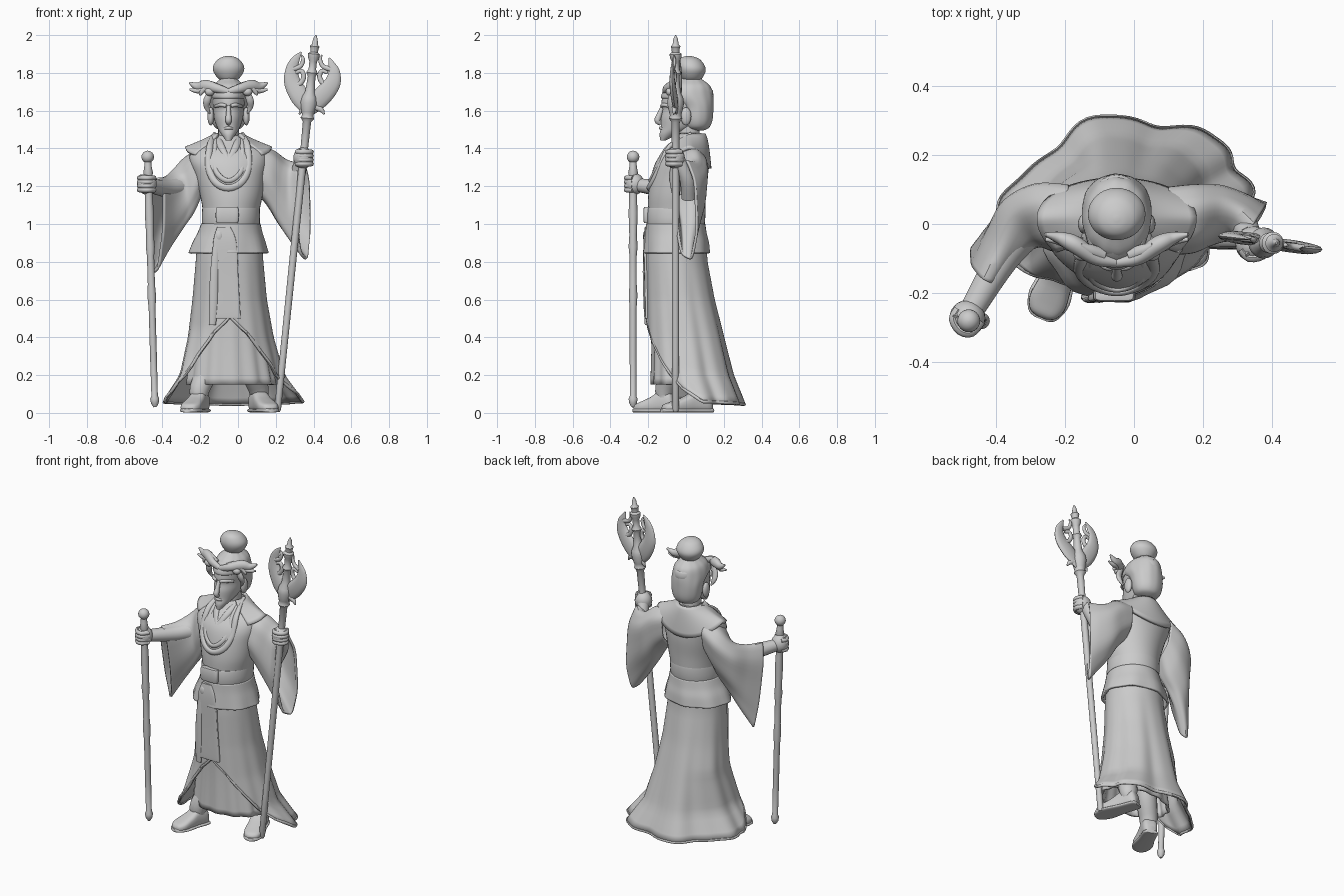
import bpy, bmesh, math
from mathutils import Vector as V

TAU = 2 * math.pi
CX = -0.05  # body axis

def smooth(rows, n):
    """Catmull-Rom resample of number tuples."""
    out = []
    for i in range(len(rows) - 1):
        p = [rows[max(0, min(len(rows) - 1, i + k))] for k in (-1, 0, 1, 2)]
        for s in range(n):
            t = s / n
            out.append([.5 * (2*b + (c-a)*t + (2*a-5*b+4*c-d)*t*t + (3*b-a-3*c+d)*t**3)
                        for a, b, c, d in zip(*p)])
    return out + [list(rows[-1])]

def lerp(tab, x):
    for a, b in zip(tab, tab[1:]):
        if x <= b[0]:
            f = max(0, (x - a[0]) / (b[0] - a[0]))
            return [p + (q - p) * f for p, q in zip(a[1:], b[1:])]
    return tab[-1][1:]

def grid(name, rows, closed=True, cap=True, thick=0):
    bm = bmesh.new()
    vs = [[bm.verts.new(p) for p in r] for r in rows]
    n = len(rows[0])
    for a, b in zip(vs, vs[1:]):
        for j in range(n if closed else n - 1):
            k = (j + 1) % n
            bm.faces.new((a[j], a[k], b[k], b[j]))
    if closed and cap:
        bm.faces.new(vs[0])
        bm.faces.new(vs[-1])
    bmesh.ops.recalc_face_normals(bm, faces=bm.faces)
    me = bpy.data.meshes.new(name)
    bm.to_mesh(me)
    bm.free()
    o = bpy.data.objects.new(name, me)
    bpy.context.collection.objects.link(o)
    if thick:
        m = o.modifiers.new("thickness", 'SOLIDIFY')
        m.thickness, m.offset = thick, 0
    return o

def ring(c, u, v, n=32, p=1.0, amp=0, k=0, egg=0):
    out = []
    for i in range(n):
        t = TAU * i / n
        a, b = math.sin(t), -math.cos(t)
        f = 1 + amp * math.sin(k * t + .6)
        out.append(c + f * (u * math.copysign(abs(a)**p, a) * (1 - egg * b) + v * math.copysign(abs(b)**p, b)))
    return out

def loft(name, secs, n=5, seg=40, p=1.0, amp=0, k=0, **kw):
    """Stacked ovals: (z, centre x, radius x, centre y, radius y)."""
    s = smooth(secs, n)
    return grid(name, [ring(V((x, y, z)), V((rx, 0, 0)), V((0, ry, 0)), seg, p, amp * i / len(s), k)
                       for i, (z, x, rx, y, ry) in enumerate(s)], **kw)

def tube(name, pts, n=5, flat=1.0, ref=(0, 1, 0), seg=14):
    """Swept oval: points are (x, y, z, radius)."""
    s = smooth(pts, n)
    P = [V(q[:3]) for q in s]
    rows = []
    for i, q in enumerate(s):
        t = P[min(i + 1, len(P) - 1)] - P[max(i - 1, 0)]
        r = V(ref)
        v = (r - t * (r.dot(t) / t.length_squared)).normalized()
        rows.append(ring(P[i], v.cross(t).normalized() * q[3], v * q[3] * flat, seg))
    return grid(name, rows)

def blob(name, c, r):
    rows = [ring(V((c[0], c[1], c[2] - r[2] * math.cos(a))), V((r[0] * math.sin(a), 0, 0)),
                 V((0, r[1] * math.sin(a), 0)), 24) for a in [math.pi * (.02 + .96 * i / 12) for i in range(13)]]
    return grid(name, rows)

# --- body: vest, belt, peplum, skirt, open over-robe
loft("vest", [(.95, -.04, .148, -.055, .145), (1.05, -.037, .148, -.05, .15), (1.15, -.035, .165, -.047, .153),
              (1.25, -.042, .185, -.035, .15), (1.33, CX, .205, -.022, .137), (1.39, CX, .195, 0, .115),
              (1.43, CX, .12, .015, .09), (1.47, CX, .06, .02, .06)])
loft("belt", [(.985, -.04, .146, -.055, .148), (.995, -.038, .153, -.055, .154),
              (1.075, -.037, .153, -.052, .156), (1.085, -.037, .15, -.05, .15)], n=2)
loft("peplum", [(1.0, -.038, .15, -.055, .15), (.95, -.042, .165, -.053, .155), (.9, -.047, .185, -.05, .163),
                (.845, CX, .203, -.05, .168)], amp=.03, k=8, cap=False, thick=.014)
loft("under_skirt", [(.9, -.045, .145, -.055, .13), (.65, -.045, .16, -.05, .13), (.4, -.043, .188, -.045, .128),
                     (.15, -.038, .228, -.04, .138)], seg=96, amp=.035, k=13, cap=False, thick=.014)

PROFILE = [(.05, -.03, .375, .07, .232), (.2, -.035, .27, .02, .222), (.4, -.04, .22, -.005, .198),
           (.6, -.045, .19, -.03, .174), (.8, -.045, .172, -.05, .157), (.9, -.045, .165, -.052, .152)]
HEM = [(0, .51), (25, .42), (50, .28), (75, .13), (95, .06), (180, .045)]

def robe(t, s):
    hem = lerp(HEM, abs(math.degrees(t)))[0]
    z = .9 + (hem - .9) * s
    cx, rx, cy, ry = lerp(PROFILE, z)
    back = .5 - .5 * math.cos(t)
    f = 1 + (.08 * back * math.sin(7 * t + 3.37) + .02 * math.sin(15 * t)) * max(0, (.85 - z))
    cy -= .13 * max(0, -math.sin(t))**2 * max(0, (.45 - z) / .4)  # left tail sweeps forward
    return V((cx + rx * f * math.sin(t), cy - ry * f * math.cos(t), z))

angles = [-math.pi + TAU * i / 120 for i in range(120)]
grid("over_robe", [[robe(t, s / 24) for t in angles] for s in range(25)], cap=False, thick=.014)
hem = [robe(t, 1) for t in angles]
tube("robe_hem", [(*p, .009) for p in hem + hem[:1]], n=1, ref=(0, 0, 1), seg=8)

# --- shoulder capelet draped round the back, and neckline bands
def capelet(t, s):
    b, front = max(0, -math.cos(t)), max(0, math.cos(t))
    rx, ry = .07 + .158 * s, .075 + (.037 + .048 * front) * s**.7
    z = 1.475 - .072 * s**.8 - .11 * b**1.5 * s**1.5 - .06 * front * s
    return V((CX + rx * math.sin(t), .02 - .006 * s - ry * math.cos(t), z))
grid("capelet", [[capelet(math.radians(50 + 260 * i / 48), s / 8) for i in range(49)] for s in range(9)],
     closed=False, thick=.018)

def band(name, half, r):
    left = [(CX - x, y, z, r) for x, y, z in half]
    right = [(CX + x, y, z, r) for x, y, z in half[:-1]]
    tube(name, left + right[::-1], ref=(0, 1, .3), flat=.7)
band("collar_band", [(.07, .03, 1.47), (.098, -.085, 1.41), (.104, -.14, 1.3), (.068, -.178, 1.22), (0, -.195, 1.19)], .019)
band("inner_band", [(.06, .0, 1.465), (.072, -.09, 1.4), (.072, -.152, 1.3), (.045, -.178, 1.25), (0, -.188, 1.228)], .014)
for s in (-1, 1):
    tube("neck_lapel", [(CX + s*.058, .0, 1.465, .014), (CX + s*.04, -.09, 1.41, .02), (CX, -.15, 1.33, .012)], flat=.6)

# --- buckle, knot and hanging sash
loft("buckle", [(1.005, -.057, .05, -.205, .014), (1.015, -.057, .06, -.207, .018),
                (1.08, -.057, .06, -.207, .018), (1.09, -.057, .05, -.205, .014)], n=2, p=.45)
blob("sash_knot", (-.1, -.21, .935), (.025, .018, .035))
loft("sash", [(.985, -.075, .035, -.206, .012), (.9, -.07, .062, -.214, .012), (.7, -.065, .068, -.21, .011),
              (.52, -.062, .075, -.206, .012), (.5, -.062, .073, -.206, .009)], p=.4)
tube("sash_tail", [(-.11, -.215, .93, .018), (-.125, -.218, .75, .022), (-.13, -.213, .58, .024), (-.135, -.209, .465, .018)], flat=.5)

# --- sleeves: (top point, bottom point, side vector)
def sleeve(name, egg, secs):
    rows = []
    for q in smooth(secs, 6):
        a, b = V(q[:3]), V(q[3:6])
        rows.append(ring((a + b) / 2, V((q[6], q[7], 0)), (b - a) / 2, 40, .9, .025, 7, egg))
    grid(name, rows, cap=False, thick=.014)
sleeve("left_sleeve", .05, [(.1, .02, 1.4, .1, 0, 1.17, 0, .09), (.18, .03, 1.385, .16, 0, 1.1, 0, .09),
                            (.25, .04, 1.335, .22, .01, 1.0, .01, .078), (.3, .025, 1.32, .3, .01, .89, .03, .06),
                            (.34, -.01, 1.33, .355, .01, .815, .034, .055)])
sleeve("right_sleeve", .25, [(-.19, .02, 1.4, -.19, 0, 1.17, 0, .09), (-.275, .03, 1.345, -.24, 0, 1.06, -.02, .085),
                             (-.335, 0, 1.275, -.31, 0, .97, -.045, .06), (-.38, -.08, 1.24, -.38, -.02, .86, -.042, .035),
                             (-.425, -.165, 1.235, -.44, -.06, .745, -.036, .02)])

# --- forearms and gripping hands
tube("right_forearm", [(-.3, 0, 1.2, .06), (-.38, -.1, 1.188, .048), (-.47, -.25, 1.205, .036)], ref=(0, 0, 1))
tube("left_forearm", [(.26, .015, 1.14, .04), (.31, .005, 1.24, .04), (.335, -.04, 1.34, .036)], ref=(1, 0, 0))
def hand(side, c, r, a):
    blob(side + "_palm", c, (r * .98, r * .98, r * 1.08))
    f = V((math.cos(a), math.sin(a), 0))
    g = V((-f.y, f.x, 0))
    for i in range(4):
        o = V(c) + V((0, 0, (i - 1.5) * r * .4))
        tube(side + "_finger", [(*(o + f * x * r + g * y * r), r * .25) for x, y in
                                ((-.3, .7), (.5, .65), (.78, .1), (.5, -.58), (-.1, -.68))], n=3, ref=(0, 0, 1), seg=8)
    tube(side + "_thumb", [(*(V(c) - g * r * .6 - f * r * .3), r * .28), (*(V(c) - g * r * .5 + f * r * .4 + V((0, 0, r * .8))), r * .22)],
         ref=(1, 0, 0), seg=8)
hand("right", (-.482, -.272, 1.212), .053, -2.2)
hand("left", (.345, -.058, 1.35), .053, -1.0)

# --- legs and outward-turned shoes
def leg(side, heel, toe, top):
    h, t = V((*heel, 0)), V((*toe, 0))
    d = t - h
    n = V((-d.y, d.x, 0)).normalized()
    for part, secs in (("_sole", [(0, .028, .02), (.06, .045, .022), (.4, .05, .022), (.72, .062, .022), (.94, .045, .022), (1, .02, .02)]),
                       ("_shoe", [(.02, .025, .06), (.1, .042, .11), (.35, .045, .115), (.55, .05, .085), (.78, .055, .06), (.93, .04, .045), (.98, .015, .03)])):
        grid(side + part, [ring(h + d * f + V((0, 0, z / 2 + .002)), n * w, V((0, 0, z / 2)), 24, .7)
                           for f, w, z in smooth(secs, 4)])
    a = h + d * .24
    tube(side + "_leg", [(a.x, a.y, .07, .044), (a.x, a.y, .13, .055), (*top, .3, .065), (*top, .6, .07)])
leg("right", (-.18, -.055), (-.27, -.275), (-.14, -.06))
leg("left", (.085, .14), (.18, -.13), (.05, -.02))

# --- head, face, hair
loft("neck", [(1.38, CX, .07, .02, .07), (1.44, CX, .056, .015, .06), (1.53, CX, .055, .01, .06)])
loft("head", [(1.442, CX, .014, -.122, .014), (1.475, CX, .038, -.09, .05), (1.51, CX, .06, -.045, .088),
              (1.56, CX, .076, -.015, .117), (1.605, CX, .08, -.002, .122), (1.64, CX, .084, .002, .132),
              (1.7, CX, .084, .01, .125), (1.75, CX, .055, .02, .08), (1.76, CX, .01, .02, .02)])
tube("nose", [(CX, -.122, 1.625, .01), (CX, -.14, 1.58, .014), (CX, -.15, 1.548, .017), (CX, -.132, 1.53, .01)])
tube("lips", [(CX - .03, -.113, 1.503, .005), (CX, -.134, 1.508, .009), (CX + .03, -.113, 1.503, .005)], ref=(0, 0, 1))
loft("hair", [(1.495, CX, .03, .062, .03), (1.51, CX, .07, .06, .062), (1.55, CX, .09, .06, .08),
              (1.62, CX, .098, .055, .09), (1.68, CX, .1, .02, .123), (1.73, CX, .085, .02, .108), (1.762, CX, .05, .025, .065),
              (1.775, CX, .035, .025, .045)], amp=.012, k=12, seg=72)
loft("hair_bun", [(1.755, CX, .035, .03, .04), (1.775, CX, .06, .03, .058), (1.81, CX, .081, .03, .074), (1.84, CX, .08, .026, .072),
                  (1.87, CX, .058, .02, .055), (1.885, CX, .03, .015, .03), (1.89, CX, .006, .015, .006)])
loft("headband", [(1.665, CX, .088, .005, .134), (1.675, CX, .094, .006, .139), (1.705, CX, .092, .01, .132), (1.715, CX, .084, .01, .125)], n=2)
for s in (-1, 1):
    X = lambda q: [(CX + s * a, b, c, r) for a, b, c, r in q]
    tube("brow", X([(.012, -.128, 1.625, .009), (.04, -.117, 1.63, .011), (.072, -.075, 1.622, .007)]), ref=(0, 0, 1))
    blob("ear", (CX + s * .094, .0, 1.57), (.018, .028, .048))
    tube("side_lock", X([(.085, -.07, 1.72, .012), (.112, -.065, 1.66, .02), (.115, -.05, 1.62, .015), (.1, -.04, 1.585, .004)]), flat=.7)
    # branching head ornament
    tube("ornament_wing", X([(0, -.112, 1.7, .014), (.06, -.1, 1.718, .02), (.12, -.06, 1.732, .026),
                             (.165, -.04, 1.728, .018), (.207, -.03, 1.748, .005)]), ref=(0, 0, 1), flat=1.2)
    tube("ornament_prong", X([(.1, -.08, 1.72, .014), (.16, -.05, 1.705, .014), (.207, -.045, 1.712, .005)]), ref=(0, 0, 1))
    tube("ornament_spur", X([(.12, -.07, 1.725, .014), (.145, -.065, 1.695, .011), (.15, -.065, 1.68, .004)]))
    tube("ornament_crest", X([(.04, -.09, 1.715, .02), (.08, -.075, 1.735, .018), (.105, -.06, 1.755, .006)]))
    blob("ornament_bead", (CX + s * .1, -.085, 1.7), (.026, .022, .022))

# --- walking stick in the right hand
def turned(name, prof, axis):
    tube(name, [(*axis(z), z, r) for z, r in prof], n=1, seg=20)
stick = lambda z: (-.44 - .038 * (z - .04) / 1.31, -.28)
turned("walking_stick", [(.03, .008), (.05, .02), (.075, .024), (.09, .017), (.3, .018), (.55, .018), (.62, .023), (.68, .019), (.83, .019),
                         (.88, .024), (.94, .02), (1.06, .024), (1.12, .021), (1.25, .02), (1.27, .026), (1.3, .02), (1.33, .018)], stick)
blob("stick_knob", (-.478, -.28, 1.355), (.033, .033, .033))

# --- tall staff in the left hand with an openwork flame head
staff = lambda z: (.21 + .2 * (z - .02) / 1.96, -.055)
turned("tall_staff", [(.005, .012), (.02, .018), (.3, .018), (.9, .019), (1.4, .02), (1.54, .022), (1.56, .036), (1.575, .03), (1.59, .034),
                      (1.64, .045), (1.67, .04), (1.7, .026), (1.78, .02), (1.8, .03), (1.82, .02), (1.86, .02), (1.88, .03), (1.9, .032),
                      (1.91, .02), (1.93, .022), (1.94, .026), (1.95, .016), (1.98, .012), (2.0, .003)], staff)
def flame(name, pts, flat=.5):
    tube(name, [(x, -.055 - .17 * (x - .4), z, r) for x, z, r in pts], flat=flat, seg=12)
flame("flame_left", [(.37, 1.6, .03), (.33, 1.67, .05), (.288, 1.75, .044), (.285, 1.82, .032), (.305, 1.87, .022), (.335, 1.91, .004)], .36)
flame("flame_right", [(.38, 1.6, .03), (.44, 1.67, .05), (.497, 1.74, .044), (.51, 1.8, .031), (.498, 1.84, .02), (.483, 1.88, .004)], .36)
for s in (-1, 1):
    W = lambda q: [(.39 + s * a, z, r) for a, z, r in q]
    flame("scroll", W([(.1, 1.73, .018), (.06, 1.745, .014), (.042, 1.78, .013), (.055, 1.81, .012), (.085, 1.8, .008)]), .8)
    flame("scroll_tip", W([(.1, 1.82, .014), (.06, 1.835, .012), (.045, 1.87, .01), (.055, 1.895, .003)]), .8)
    flame("cup_spike", W([(-s * .01 + .01, 1.63, .02), (.05, 1.605, .014), (.066, 1.58, .004)]), .9)

# --- smooth shading
bpy.ops.object.select_all(action='SELECT')
bpy.context.view_layer.objects.active = bpy.context.selected_objects[0]
bpy.ops.object.shade_smooth_by_angle(angle=math.radians(45))
